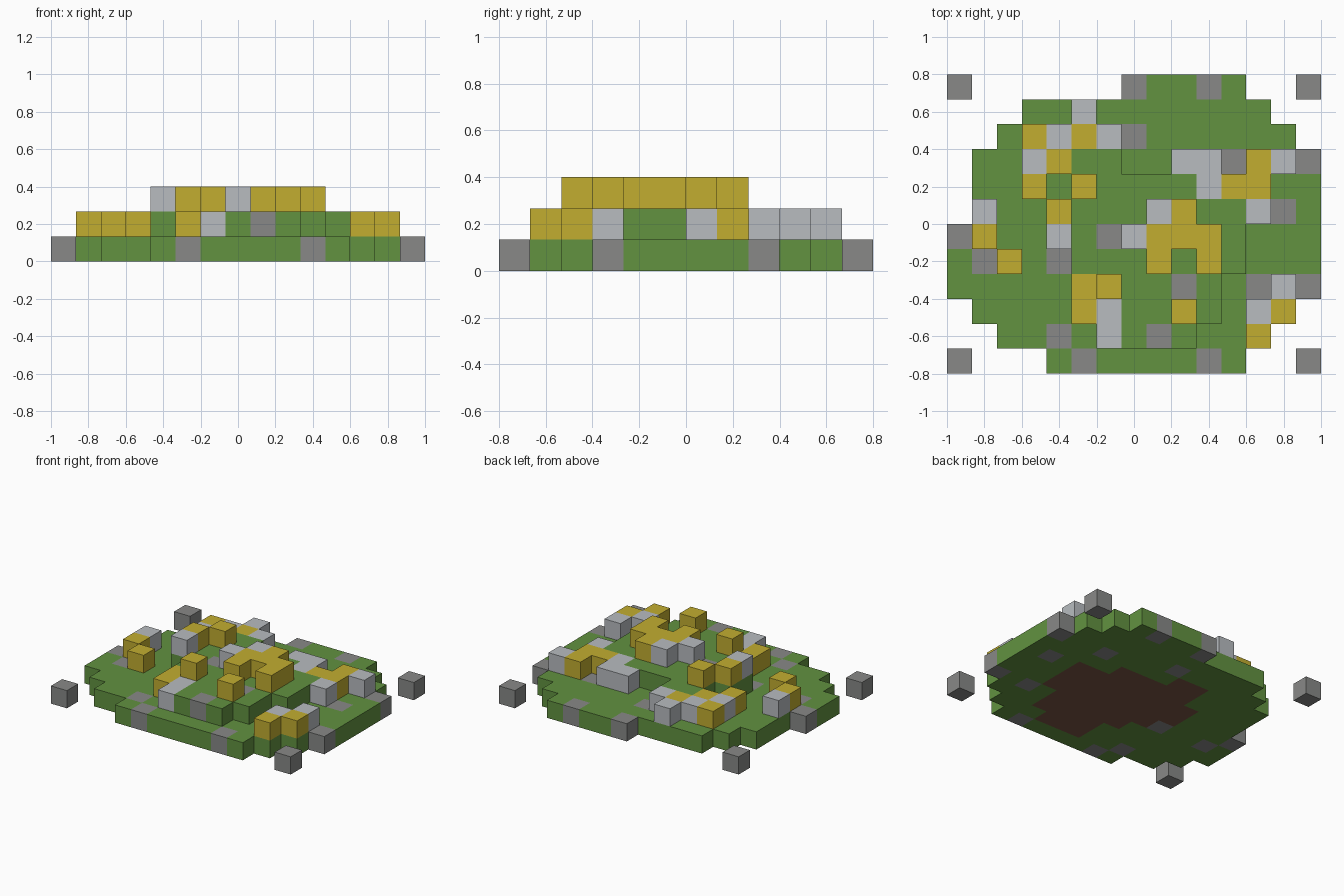
import bpy
import bmesh
from mathutils import Vector

if "Cube" in bpy.data.objects:
    bpy.data.objects.remove(bpy.data.objects["Cube"], do_unlink=True)

CELL = 2 / 15

# Ground plan from back to front, left column is -x:
# G grass, S stone set into the ground, L pale block on top, Y yellow block on top
PLAN = [
    "S......SGGSG..S",
    "...GGLGGGGGGG..",
    "..GYLYLSGGGGGG.",
    ".GGLYGGGGLLSYLS",
    ".GGYGYGGGGLYYGG",
    ".LGGYGGGLYGGLSG",
    "SYGGLGSLYYYGGGG",
    "GSYGSGGGYGYGGGG",
    "GGGGGYYGGSGGSLS",
    ".GGGGYLGGYGGLY.",
    "..GGSGLGSGGGY..",
    "S...GSGGGGSG..S",
]
# Raised mound: row -> first and last column
MOUND = {3: (5, 6), 4: (5, 9), 5: (4, 11), 6: (4, 11),
         7: (5, 11), 8: (6, 10), 9: (7, 10), 10: (7, 9)}


def linear(v):
    v /= 255
    return v / 12.92 if v <= 0.04045 else ((v + 0.055) / 1.055) ** 2.4


def make_material(name, rgb):
    mat = bpy.data.materials.new(name)
    mat.use_nodes = True
    colour = (*[linear(v) for v in rgb], 1)
    mat.diffuse_color = colour
    bsdf = next(n for n in mat.node_tree.nodes if n.type == "BSDF_PRINCIPLED")
    bsdf.inputs["Base Color"].default_value = colour
    return mat


MATERIALS = {
    "grass": make_material("grass_green", (98, 146, 64)),
    "soil": make_material("soil_brown", (124, 86, 68)),
    "stone": make_material("stone_grey", (136, 137, 135)),
    "pale_blocks": make_material("pale_grey", (184, 188, 192)),
    "yellow_blocks": make_material("yellow", (194, 174, 48)),
}

# Stack the cells: soil lies under the mound, pale and yellow blocks on the grass
cells = {}
for row, line in enumerate(PLAN):
    first, last = MOUND.get(row, (1, 0))
    for col, mark in enumerate(line):
        if mark == ".":
            continue
        level = 0
        if first <= col <= last:
            cells[col, row, 0] = "soil"
            level = 1
        cells[col, row, level] = "stone" if mark == "S" else "grass"
        if mark in "LY":
            cells[col, row, level + 1] = "pale_blocks" if mark == "L" else "yellow_blocks"

DIRECTIONS = [Vector(d) for d in ((1, 0, 0), (-1, 0, 0), (0, 1, 0),
                                  (0, -1, 0), (0, 0, 1), (0, 0, -1))]


def build_part(name):
    """Join all cells of one kind, keeping only their open faces."""
    bm = bmesh.new()
    for (col, row, level), kind in cells.items():
        if kind != name:
            continue
        centre = Vector((col - 7, 5.5 - row, level + 0.5))
        for d in DIRECTIONS:
            if (col + int(d.x), row - int(d.y), level + int(d.z)) in cells:
                continue
            u = Vector((d.y, d.z, d.x))
            v = d.cross(u)
            corners = [centre + (d + a * u + b * v) / 2
                       for a, b in ((-1, -1), (1, -1), (1, 1), (-1, 1))]
            bm.faces.new([bm.verts.new(c * CELL) for c in corners])
    bmesh.ops.remove_doubles(bm, verts=bm.verts, dist=CELL / 100)
    mesh = bpy.data.meshes.new(name)
    bm.to_mesh(mesh)
    bm.free()
    mesh.materials.append(MATERIALS[name])
    bpy.context.collection.objects.link(bpy.data.objects.new(name, mesh))


for part in MATERIALS:
    build_part(part)
